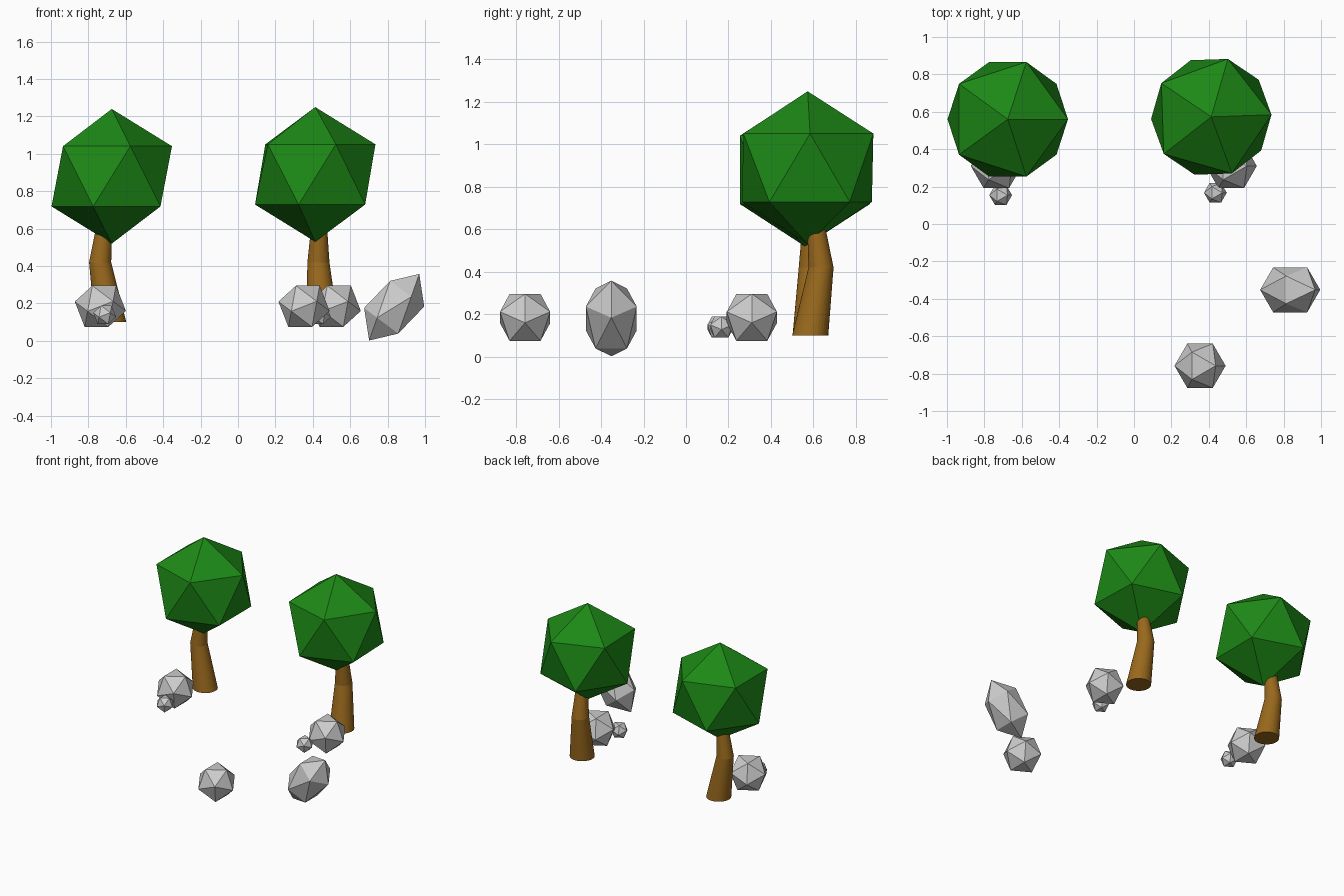
import bpy, bmesh
from math import cos, sin, pi, radians

if "Cube" in bpy.data.objects:
    bpy.data.objects.remove(bpy.data.objects["Cube"])


def material(name, rgb):
    m = bpy.data.materials.new(name)
    m.diffuse_color = (*rgb, 1)
    m.use_nodes = True
    m.node_tree.nodes["Principled BSDF"].inputs["Base Color"].default_value = m.diffuse_color
    return m


LEAF = material("leaf_green", (0.012, 0.25, 0.008))
BARK = material("bark_brown", (0.32, 0.14, 0.012))


def ico(name, loc, radius, rot=(0, 0, 0), stretch=1.0, mat=None):
    """Flat-shaded icosahedron, optionally stretched along its own z."""
    bpy.ops.mesh.primitive_ico_sphere_add(subdivisions=1, radius=radius, location=loc,
                                          rotation=[radians(a) for a in rot])
    ob = bpy.context.object
    ob.name = name
    ob.scale.z = stretch
    if mat:
        ob.data.materials.append(mat)
    return ob


def trunk(name, sections, sides=32):
    """Bent tapering trunk lofted through (x, y, z, radius) rings."""
    bm = bmesh.new()
    rings = [[bm.verts.new((x + r * cos(2 * pi * i / sides), y + r * sin(2 * pi * i / sides), z))
              for i in range(sides)] for x, y, z, r in sections]
    for a, b in zip(rings, rings[1:]):
        for i in range(sides):
            j = (i + 1) % sides
            bm.faces.new((a[i], a[j], b[j], b[i]))
    bm.faces.new(rings[0][::-1])
    bm.faces.new(rings[-1])
    me = bpy.data.meshes.new(name)
    bm.to_mesh(me)
    bm.free()
    me.materials.append(BARK)
    ob = bpy.data.objects.new(name, me)
    bpy.context.collection.objects.link(ob)
    return ob


# Trees: bent trunk and faceted crown
trunk("left_trunk", [(-0.682, 0.587, 0.10, 0.085), (-0.737, 0.59, 0.42, 0.059),
                     (-0.712, 0.59, 0.64, 0.040)])
trunk("right_trunk", [(0.45, 0.585, 0.10, 0.085), (0.43, 0.636, 0.42, 0.059),
                      (0.434, 0.61, 0.64, 0.040)])
ico("left_crown", (-0.675, 0.56, 0.88), 0.36, mat=LEAF)
ico("right_crown", (0.413, 0.573, 0.89), 0.36, rot=(0, 0, 2), mat=LEAF)

# Rocks: all tilted the same way, one stretched
TILT = (0, 37, 0)
for name, loc, radius, stretch in [
    ("front_rock", (0.353, -0.758, 0.185), 0.139, 1.0),
    ("tall_rock", (0.835, -0.352, 0.18), 0.141, 1.58),
    ("right_tree_rock", (0.52, 0.31, 0.185), 0.139, 1.0),
    ("left_tree_rock", (-0.736, 0.31, 0.185), 0.139, 1.0),
    ("right_pebble", (0.435, 0.167, 0.139), 0.062, 1.0),
    ("left_pebble", (-0.713, 0.154, 0.139), 0.062, 1.0),
]:
    ico(name, loc, radius, TILT, stretch)
